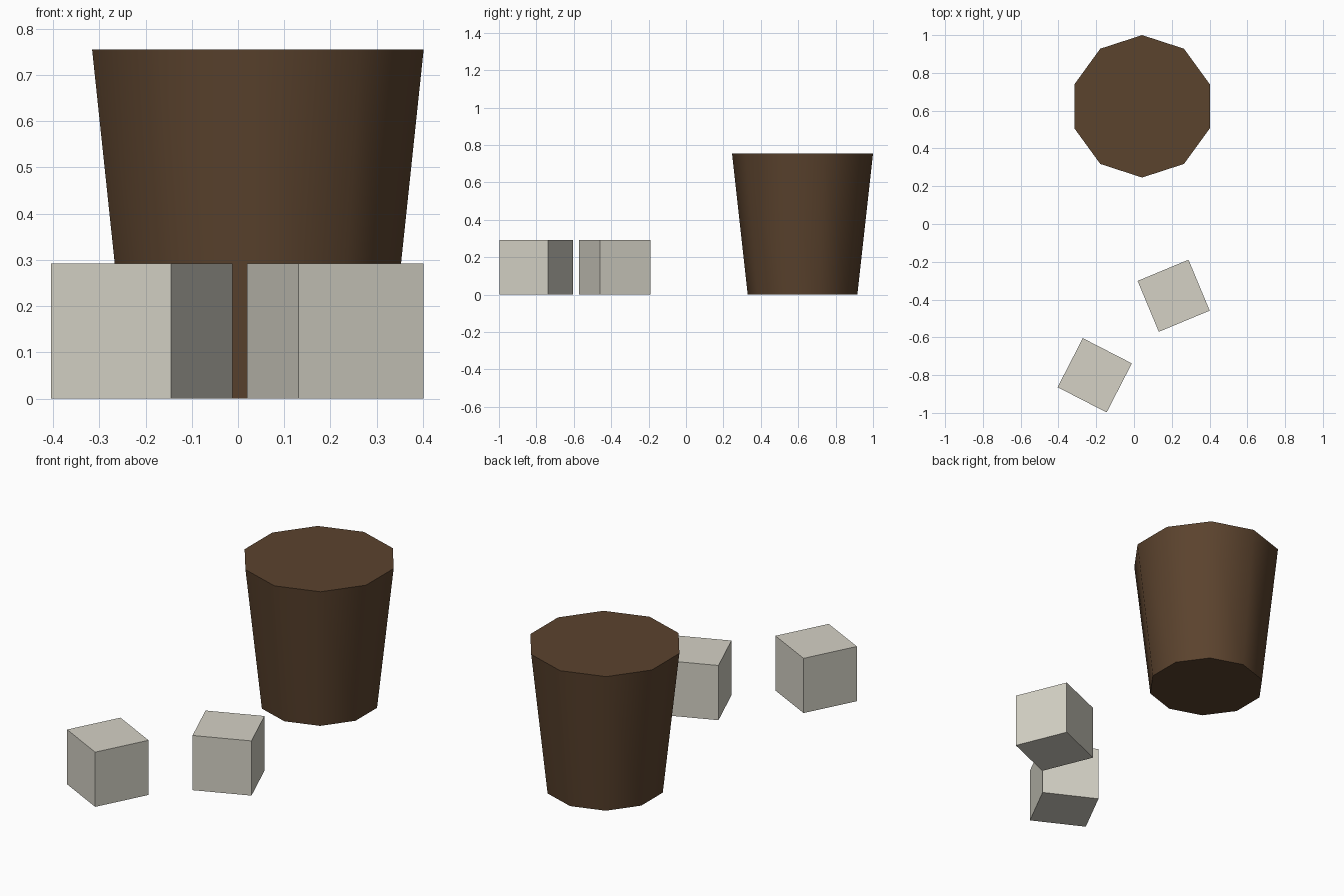
import bpy
from math import radians

cube = bpy.data.objects.get("Cube")
if cube:
    bpy.data.objects.remove(cube, do_unlink=True)


def make_material(name, rgb):
    mat = bpy.data.materials.new(name)
    mat.use_nodes = True
    color = (*rgb, 1.0)
    mat.diffuse_color = color
    mat.node_tree.nodes["Principled BSDF"].inputs["Base Color"].default_value = color
    return mat


brown = make_material("dark brown", (0.105, 0.056, 0.027))
stone = make_material("pale stone", (0.66, 0.64, 0.56))

# Tapered ten-sided tub with smooth sides and closed flat ends
height = 0.755
bpy.ops.mesh.primitive_cone_add(vertices=10, radius1=0.293, radius2=0.377,
                                depth=height, location=(0.043, 0.623, height / 2))
tub = bpy.context.object
tub.name = "tub"
tub.data.materials.append(brown)
bpy.ops.object.shade_smooth_by_angle(angle=radians(50))


# Two loose blocks, turned on the ground
def add_block(name, x, y, turn):
    size = 0.292
    bpy.ops.mesh.primitive_cube_add(size=size, location=(x, y, size / 2),
                                    rotation=(0, 0, radians(turn)))
    block = bpy.context.object
    block.name = name
    block.data.materials.append(stone)


add_block("left_block", 0.21, -0.38, 22.6)
add_block("right_block", -0.208, -0.801, -27.2)
